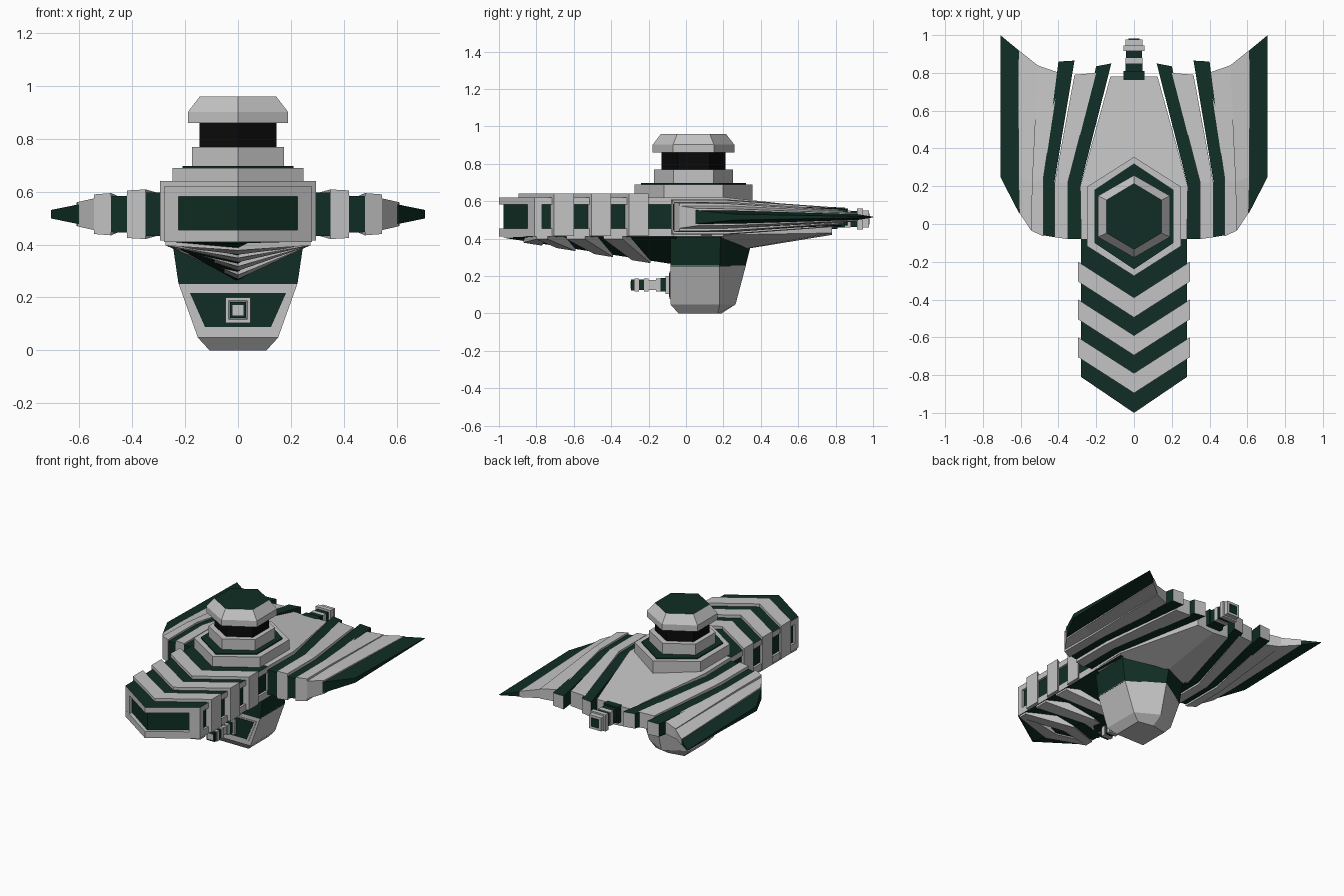
import bpy, bmesh, math

if "Cube" in bpy.data.objects:
    bpy.data.objects.remove(bpy.data.objects["Cube"])

def material(name, r, g, b):
    m = bpy.data.materials.new(name)
    m.diffuse_color = (r, g, b, 1)
    m.use_nodes = True
    m.node_tree.nodes["Principled BSDF"].inputs["Base Color"].default_value = m.diffuse_color
    return m

GREY = material("light_grey", 0.55, 0.55, 0.55)
GREEN = material("dark_green", 0.005, 0.027, 0.018)
BLACK = material("black", 0.003, 0.003, 0.003)


def loft(name, rings, mat, first=None, last=None, mirror=False):
    """Skin rings of equal point count; the end caps may have their own colour."""
    bm = bmesh.new()
    rows = [[bm.verts.new(p) for p in ring] for ring in rings]
    n = len(rows[0])
    for a, b in zip(rows, rows[1:]):
        for i in range(n):
            j = (i + 1) % n
            bm.faces.new((a[i], a[j], b[j], b[i]))
    bm.faces.new(rows[0]).material_index = 1
    bm.faces.new(rows[-1]).material_index = 2
    bmesh.ops.recalc_face_normals(bm, faces=bm.faces)
    me = bpy.data.meshes.new(name)
    bm.to_mesh(me)
    bm.free()
    for m in (mat, first or mat, last or mat):
        me.materials.append(m)
    ob = bpy.data.objects.new(name, me)
    bpy.context.collection.objects.link(ob)
    if mirror:
        ob.modifiers.new("mirror", "MIRROR")
    return ob


def prism(name, poly, z0, z1, mat, **kw):
    return loft(name, [[(x, y, z) for x, y in poly] for z in (z0, z1)], mat, **kw)


def box(name, x0, x1, y0, y1, z0, z1, mat, **kw):
    return prism(name, [(x0, y0), (x1, y0), (x1, y1), (x0, y1)], z0, z1, mat, **kw)


# --- Neck: green core between light rails, with a pointed bow
def bow(w, side, tip, back):
    return [(-w, back), (-w, side), (0, tip), (w, side), (w, back)]

prism("neck_core", bow(0.265, -0.79, -0.975, 0.2), 0.42, 0.61, GREEN)
prism("neck_lower_rail", bow(0.28, -0.81, -1.0, 0.2), 0.41, 0.455, GREY, first=GREEN)
prism("neck_upper_rail", bow(0.28, -0.81, -1.0, 0.2), 0.582, 0.62, GREY, last=GREEN)
prism("bow_corner_post", [(0.225, -0.847), (0.28, -0.81), (0.28, -0.77), (0.225, -0.77)],
      0.44, 0.6, GREY, mirror=True)

# Raised chevron bands wrapping the neck
for i, y in enumerate((-0.2, -0.4, -0.6)):
    w, v, t = 0.296, 0.19, 0.105
    prism(f"chevron_band_{i}", [(-w, y), (-w, y - t), (0, y - t - v), (w, y - t),
                                (w, y), (0, y - v)], 0.415, 0.64, GREY)

# --- Keel: V-shaped wedge deepening towards the pod, with raised ribs
def keel_z(x, y):
    return 0.41 - 0.145 * (1 - abs(x) / 0.27) * (y + 0.98) / 0.9

loft("keel", [[(-0.27, -0.8, 0.412), (0, -0.98, 0.405), (0.27, -0.8, 0.412)],
              [(-0.27, -0.05, 0.41), (0, -0.05, keel_z(0, -0.05)), (0.27, -0.05, 0.41)]], GREEN)
for i, k in enumerate((-0.87, -0.69, -0.49, -0.29)):
    a, b = max(k - 0.15, -0.8), max(k - 0.05, -0.75)
    plan = [(0, k), (0.275, a), (0.275, b), (0, k + 0.1)]
    loft(f"keel_rib_{i}", [[(x, y, keel_z(x, y) - 0.014) for x, y in plan],
                           [(x, y, 0.42) for x, y in plan]], GREY, mirror=True)

# --- Aft deck narrowing to the stern, with a shallow keel below
def deck(y, w, low, mid, top):
    return [(-w, y, top), (-w, y, low), (0, y, mid), (w, y, low), (w, y, top)]

loft("aft_deck", [deck(-0.08, 0.28, 0.415, 0.34, 0.622), deck(0.2, 0.285, 0.42, 0.325, 0.622),
                  deck(0.78, 0.125, 0.43, 0.42, 0.558)], GREY)

# --- Wings: bands running aft, each (x, y, half thickness) at inner and outer edge
ZC = 0.515
BANDS = [
    ("wing_root_band", GREEN, GREY, [((0.27, -0.08, .083), (0.35, -0.08, .083)),
     ((0.28, 0.22, .083), (0.35, 0.22, .08)), ((0.12, 0.85, .05), (0.20, 0.835, .05))]),
    ("wing_inner_plate", GREY, GREY, [((0.35, -0.08, .094), (0.42, -0.07, .09)),
     ((0.35, 0.22, .094), (0.42, 0.22, .09)), ((0.20, 0.80, .052), (0.315, 0.79, .05))]),
    ("wing_middle_band", GREEN, GREY, [((0.42, -0.07, .07), (0.48, -0.06, .068)),
     ((0.42, 0.23, .07), (0.48, 0.24, .068)), ((0.315, 0.865, .045), (0.40, 0.86, .043))]),
    ("wing_outer_plate", GREY, GREY, [((0.48, -0.065, .08), (0.545, -0.035, .075)),
     ((0.48, 0.24, .08), (0.54, 0.22, .072)), ((0.395, 0.80, .042), (0.51, 0.84, .034))]),
    ("wing_edge_plate", GREY, GREY, [((0.545, -0.035, .06), (0.607, 0.06, .046)),
     ((0.54, 0.22, .06), (0.612, 0.25, .044)), ((0.51, 0.84, .03), (0.61, 0.92, .02))]),
    ("wing_blade", GREEN, GREEN, [((0.60, 0.05, .038), (0.61, 0.06, .036)),
     ((0.605, 0.25, .036), (0.708, 0.25, .016)), ((0.605, 0.915, .016), (0.708, 1.0, .002))]),
]
for name, mat, end, stations in BANDS:
    rings = []
    for (xi, yi, ti), (xo, yo, to) in stations:
        rings.append([(xi, yi, ZC - ti), (xo, yo, ZC - to), (xo, yo, ZC + to), (xi, yi, ZC + ti)])
    loft(name, rings, mat, last=end, mirror=True)

# --- Hexagonal bridge tower: stacked hexagons pointing fore and aft
def hexagon(w, r, z, cy=0.04):
    return [(0, cy - r, z), (w, cy - r / 2, z), (w, cy + r / 2, z),
            (0, cy + r, z), (-w, cy + r / 2, z), (-w, cy - r / 2, z)]

for name, mat, levels, top in [
    ("tower_collar", GREY, [(0.248, 0.315, 0.60), (0.248, 0.315, 0.69)], GREY),
    ("tower_green_step", GREEN, [(0.21, 0.28, 0.68), (0.21, 0.28, 0.697)], GREEN),
    ("tower_lower_drum", GREY, [(0.175, 0.212, 0.69), (0.175, 0.212, 0.77)], GREY),
    ("tower_window_band", BLACK, [(0.145, 0.17, 0.76), (0.145, 0.17, 0.87)], BLACK),
    ("tower_cap", GREY, [(0.19, 0.218, 0.86), (0.19, 0.218, 0.902), (0.145, 0.174, 0.96)], GREEN),
]:
    loft(name, [hexagon(*lv) for lv in levels], mat, last=top)

# --- Lower pod: flat front, pointed back
def pod(z, w, front, side, back):
    return [(-w, front, z), (w, front, z), (w, side, z), (0, back, z), (-w, side, z)]

loft("pod_upper", [pod(0.25, 0.225, -0.083, 0.18, 0.318), pod(0.42, 0.25, -0.083, 0.185, 0.36)], GREEN)
loft("pod_lower", [pod(0, 0.108, -0.04, 0.17, 0.19), pod(0.048, 0.152, -0.083, 0.18, 0.265),
                   pod(0.255, 0.226, -0.083, 0.18, 0.32)], GREY)

def trapezoid(y, wl, zl, wh, zh):
    return [(-wl, y, zl), (wl, y, zl), (wh, y, zh), (-wh, y, zh)]

loft("pod_front_frame", [trapezoid(-0.08, 0.14, 0.078, 0.198, 0.225),
                         trapezoid(-0.087, 0.14, 0.078, 0.198, 0.225)], GREY)
loft("pod_front_panel", [trapezoid(-0.08, 0.125, 0.088, 0.182, 0.217),
                         trapezoid(-0.090, 0.125, 0.088, 0.182, 0.217)], GREEN)

# --- Launchers: rows of square segments (y start, y end, half size, colour)
def launcher(name, z, segments):
    for i, (y0, y1, h, mat) in enumerate(segments):
        box(f"{name}_{i}", -h, h, y0, y1, z - h, z + h, mat)

launcher("front_launcher", 0.152, [
    (-0.11, -0.08, 0.048, GREY), (-0.135, -0.11, 0.036, GREEN), (-0.16, -0.135, 0.034, GREY),
    (-0.2, -0.16, 0.026, GREY), (-0.225, -0.2, 0.034, GREY), (-0.25, -0.225, 0.028, GREEN),
    (-0.275, -0.25, 0.034, GREY), (-0.295, -0.275, 0.03, GREEN), (-0.298, -0.295, 0.02, GREY)])
launcher("stern_launcher", 0.505, [
    (0.75, 0.81, 0.055, GREEN), (0.81, 0.85, 0.045, GREEN), (0.85, 0.88, 0.046, GREY),
    (0.88, 0.915, 0.042, GREEN), (0.915, 0.945, 0.056, GREY), (0.945, 0.978, 0.046, GREY),
    (0.978, 0.981, 0.03, GREEN)])
